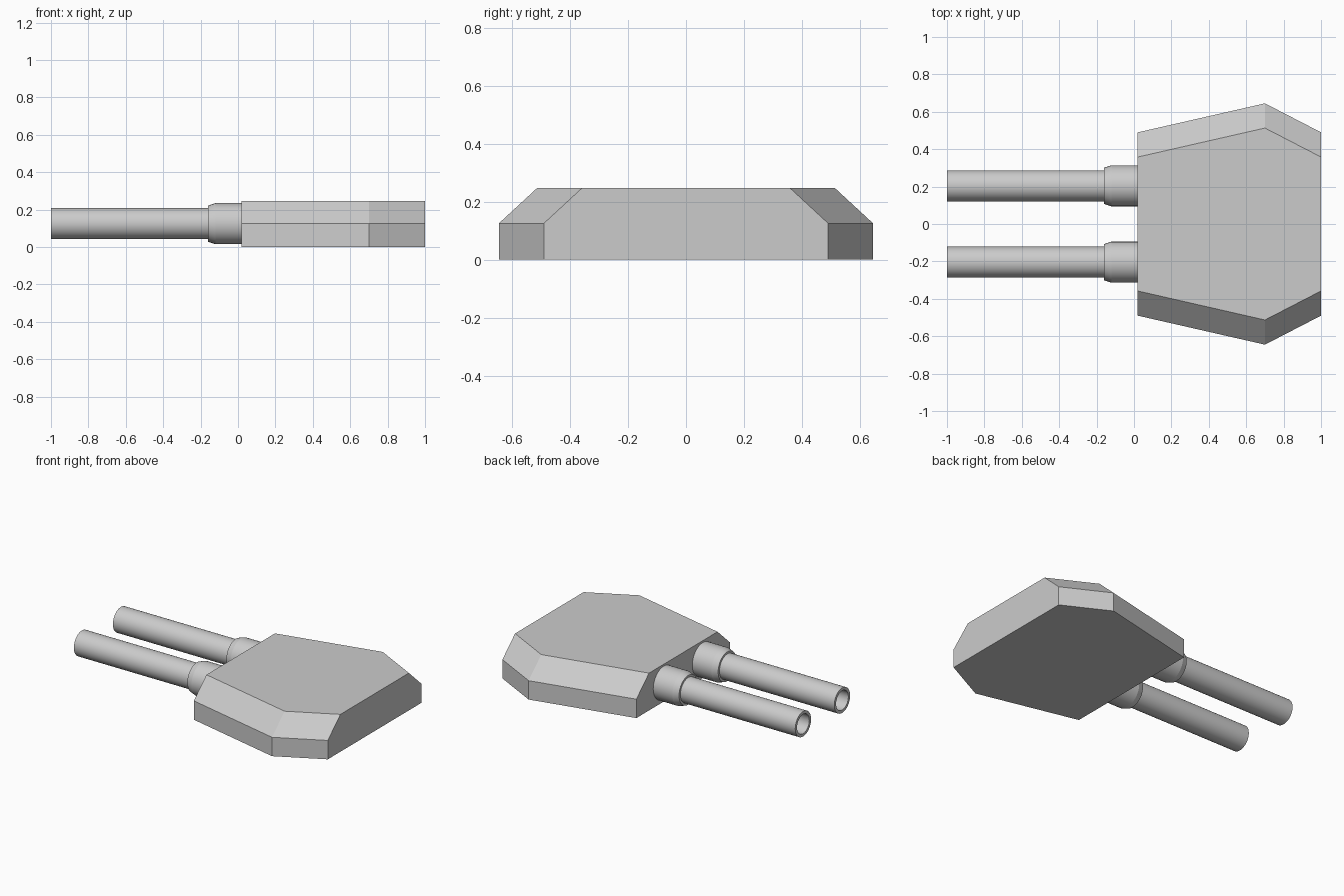
import bpy, bmesh, math

if "Cube" in bpy.data.objects:
    bpy.data.objects.remove(bpy.data.objects["Cube"])

def finish(name, bm, smooth=False):
    bmesh.ops.recalc_face_normals(bm, faces=bm.faces[:])
    me = bpy.data.meshes.new(name)
    bm.to_mesh(me)
    bm.free()
    ob = bpy.data.objects.new(name, me)
    bpy.context.collection.objects.link(ob)
    if smooth:
        bpy.context.view_layer.objects.active = ob
        ob.select_set(True)
        bpy.ops.object.shade_smooth_by_angle(angle=math.radians(15))
        ob.select_set(False)
    return ob

# Turret housing: hexagonal plan, upright lower walls, sloped upper flanks
half_plan = [(0.02, 0.49), (0.70, 0.645), (1.0, 0.49)]
levels = [(0.0, 0.0), (0.125, 0.0), (0.247, 0.132)]   # height, side inset
bm = bmesh.new()
rings = []
for z, inset in levels:
    left = [(x, y - inset, z) for x, y in half_plan]
    right = [(x, -y, z) for x, y, z in reversed(left)]
    rings.append([bm.verts.new(p) for p in left + right])
for a, b in zip(rings, rings[1:]):
    for i in (0, 1, 3, 4):
        j = i + 1
        bm.faces.new((a[i], a[j], b[j], b[i]))
# front, back, bottom and top plates
for i, j in ((2, 3), (5, 0)):
    bm.faces.new([r[i] for r in rings] + [r[j] for r in reversed(rings)])
bm.faces.new(rings[0])
bm.faces.new(rings[-1])
finish("turret_housing", bm)

def lathe(name, profile, y, z=0.125, sides=32):
    """Closed (x, radius) profile revolved around a horizontal axis."""
    bm = bmesh.new()
    rows = [[bm.verts.new((x, y + r * math.cos(k * math.tau / sides),
                           z + r * math.sin(k * math.tau / sides)))
             for k in range(sides)] for x, r in profile]
    for a, b in zip(rows, rows[1:]):
        for k in range(sides):
            n = (k + 1) % sides
            bm.faces.new((a[k], a[n], b[n], b[k]))
    bm.faces.new(rows[0])
    bm.faces.new(rows[-1])
    return finish(name, bm, True)

# Twin hollow barrels with chamfered sleeves at the housing
barrel = [(-0.10, 0.083), (-1.0, 0.083), (-1.0, 0.064), (-0.16, 0.064)]
sleeve = [(-0.16, 0.083), (-0.16, 0.097), (-0.12, 0.11), (0.03, 0.11)]
for side, y in (("left", 0.204), ("right", -0.204)):
    lathe("barrel_" + side, barrel, y)
    lathe("barrel_sleeve_" + side, sleeve, y)
